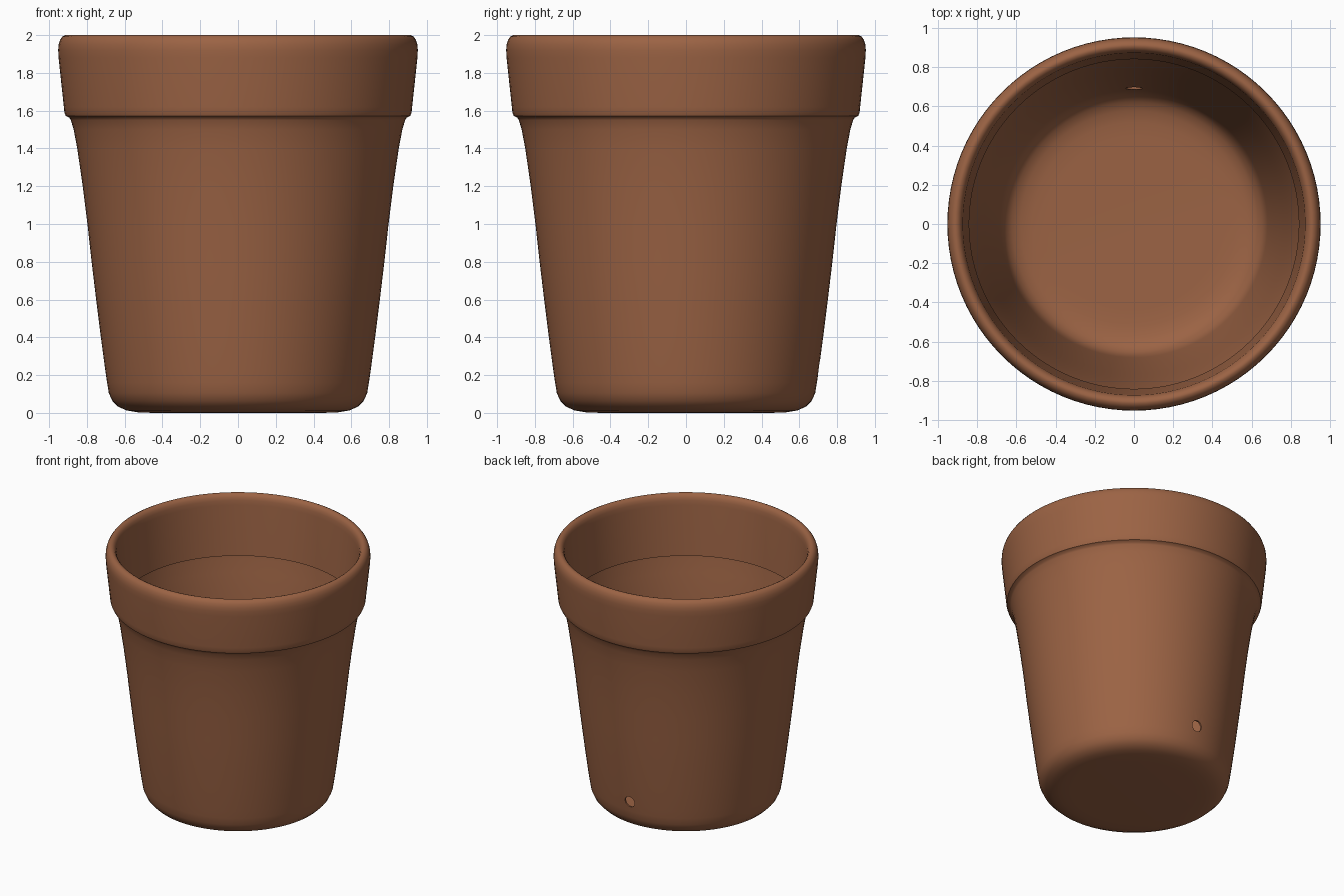
import bpy, bmesh, math

if "Cube" in bpy.data.objects:
    bpy.data.objects.remove(bpy.data.objects["Cube"])

SEGMENTS = 96

clay = bpy.data.materials.new("terracotta")
clay.diffuse_color = (0.33, 0.125, 0.058, 1)
clay.use_nodes = True
clay.node_tree.nodes["Principled BSDF"].inputs["Base Color"].default_value = clay.diffuse_color

# Outer silhouette (radius, height): base, rounded foot, flaring wall
body = [(0.45, 0.0), (0.53, 0.003), (0.59, 0.013), (0.635, 0.033), (0.665, 0.063),
        (0.684, 0.105), (0.693, 0.16), (0.702, 0.22), (0.726, 0.4), (0.751, 0.6), (0.775, 0.8),
        (0.797, 1.0), (0.822, 1.2), (0.851, 1.4), (0.87, 1.5), (0.885, 1.55)]
# Thick rolled rim, outside to inside, ending in a small lip under the collar
rim = [(0.892, 1.562), (0.912, 1.572), (0.919, 1.59), (0.922, 1.62), (0.95, 1.88),
       (0.952, 1.92), (0.95, 1.95), (0.942, 1.975), (0.93, 1.992), (0.915, 2.0),
       (0.905, 2.0), (0.892, 1.994), (0.88, 1.978), (0.873, 1.955), (0.87, 1.92),
       (0.841, 1.53), (0.861, 1.53)]
# Inner wall and floor follow the body at a thin, even thickness
inner = [(r - 0.012, z + 0.012 * max(0, 1 - z / 0.3)) for r, z in reversed(body) if z < 1.52]
profile = [(0, 0)] + body + rim + inner + [(0, 0.012)]

# Lathe the pot
bm = bmesh.new()
verts = [bm.verts.new((r, 0, z)) for r, z in profile]
edges = [bm.edges.new(pair) for pair in zip(verts, verts[1:])]
bmesh.ops.spin(bm, geom=verts + edges, axis=(0, 0, 1), cent=(0, 0, 0),
               angle=math.tau, steps=SEGMENTS, use_duplicate=False)
bmesh.ops.remove_doubles(bm, verts=bm.verts, dist=0.0005)
bmesh.ops.recalc_face_normals(bm, faces=bm.faces)
mesh = bpy.data.meshes.new("flower_pot")
bm.to_mesh(mesh)
bm.free()
mesh.materials.append(clay)
pot = bpy.data.objects.new("flower_pot", mesh)
bpy.context.collection.objects.link(pot)

# Drain hole through the back wall
bpy.ops.mesh.primitive_cylinder_add(vertices=24, radius=0.042, depth=0.3,
                                    location=(0, 0.71, 0.24), rotation=(math.pi / 2, 0, 0))
cutter = bpy.context.object
cutter.name = "drain_hole_cutter"
cutter.hide_render = True
cutter.data.materials.append(clay)

bpy.ops.object.select_all(action='DESELECT')
pot.select_set(True)
bpy.context.view_layer.objects.active = pot
cut = pot.modifiers.new("drain_hole", 'BOOLEAN')
cut.operation = 'DIFFERENCE'
cut.solver = 'EXACT'
cut.object = cutter
bpy.ops.object.modifier_apply(modifier=cut.name)
bpy.data.objects.remove(cutter)

bpy.ops.object.shade_smooth_by_angle(angle=math.radians(40))
